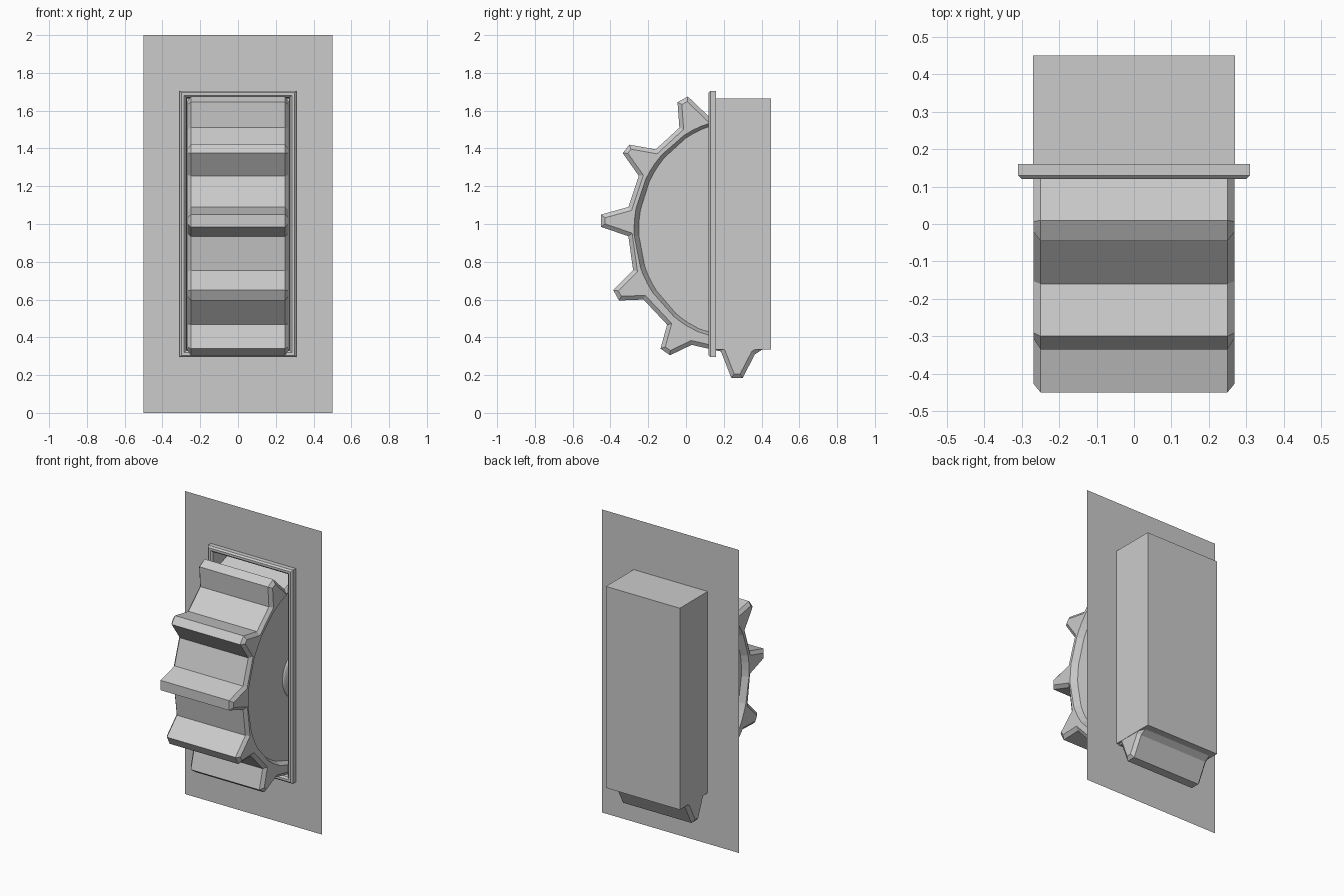
import bpy, bmesh, math
from mathutils import Vector

if "Cube" in bpy.data.objects:
    bpy.data.objects.remove(bpy.data.objects["Cube"])

CY, CZ = 0.29, 0.97   # wheel axle position


def make_object(name, bm):
    bmesh.ops.remove_doubles(bm, verts=bm.verts, dist=0.0001)
    bmesh.ops.recalc_face_normals(bm, faces=bm.faces)
    me = bpy.data.meshes.new(name)
    bm.to_mesh(me)
    bm.free()
    ob = bpy.data.objects.new(name, me)
    bpy.context.collection.objects.link(ob)
    return ob


def skin(bm, loops, cap_start=False, cap_end=False):
    """Join equal-length closed loops of points with quads."""
    rings = [[bm.verts.new(p) for p in loop] for loop in loops]
    n = len(rings[0])
    for a, b in zip(rings, rings[1:]):
        for i in range(n):
            j = (i + 1) % n
            bm.faces.new((a[i], a[j], b[j], b[i]))
    if cap_start:
        bm.faces.new(rings[0])
    if cap_end:
        bm.faces.new(rings[-1])


def rect(hx, hz, y, cz=1.0):
    return [(-hx, y, cz - hz), (hx, y, cz - hz), (hx, y, cz + hz), (-hx, y, cz + hz)]


def inset(points, d):
    """Mitred inward offset of a counter-clockwise outline."""
    out = []
    n = len(points)
    for i in range(n):
        p, a, b = Vector(points[i]), Vector(points[i - 1]), Vector(points[(i + 1) % n])
        e1, e2 = (p - a).normalized(), (b - p).normalized()
        n1, n2 = Vector((-e1.y, e1.x)), Vector((-e2.y, e2.x))
        q = p + (n1 + n2) * d / (1 + n1.dot(n2))
        out.append((q.x, q.y))
    return out


def ellipse(points, ry, rz):
    """Points of an ellipse around the axle, in the directions of the outline points."""
    out = []
    for y, z in points:
        t = math.atan2((z - CZ) / rz, (y - CY) / ry)
        out.append((min(CY + ry * math.cos(t), 0.42), CZ + rz * math.sin(t)))
    return out


# wall panel with an opening
bm = bmesh.new()
skin(bm, [rect(0.5, 1.0, 0.16), rect(0.27, 0.665, 0.16)])
make_object("wall_panel", bm)

# bevelled frame around the opening
bm = bmesh.new()
section = [(0.31, 0.16), (0.31, 0.13), (0.30, 0.12), (0.285, 0.12), (0.275, 0.13), (0.27, 0.16)]
skin(bm, [rect(w, w + 0.395, y) for w, y in section])
make_object("frame", bm)

# housing box, open at the front
bm = bmesh.new()
skin(bm, [rect(0.27, 0.665, 0.16), rect(0.27, 0.665, 0.45)], cap_end=True)
make_object("housing_box", bm)

# toothed wheel: outline in y, z from the top down the front, cut flat inside the box
outline = [
    (0.44, 1.60), (0.25, 1.61), (0.125, 1.565),
    (0.01, 1.675), (-0.045, 1.645), (-0.035, 1.51),
    (-0.16, 1.395), (-0.30, 1.42), (-0.335, 1.375), (-0.25, 1.255),
    (-0.305, 1.09), (-0.45, 1.05), (-0.45, 0.985), (-0.305, 0.935),
    (-0.28, 0.755), (-0.385, 0.65), (-0.355, 0.595), (-0.225, 0.60),
    (-0.10, 0.467), (-0.135, 0.34), (-0.085, 0.305), (0.03, 0.36),
    (0.185, 0.325), (0.24, 0.185), (0.30, 0.185), (0.365, 0.31), (0.44, 0.36),
]
edge = inset(outline, 0.022)
rim = ellipse(outline, 0.565, 0.59)
disc = ellipse(outline, 0.54, 0.575)
half = [(0.23, disc), (0.268, rim), (0.268, edge), (0.25, outline)]
layers = [(-x, o) for x, o in half] + [(x, o) for x, o in reversed(half)]
bm = bmesh.new()
skin(bm, [[(x, y, z) for y, z in o] for x, o in layers], True, True)
make_object("toothed_wheel", bm)

# flattened hub domes on both sides of the wheel
for side, label in ((1, "right"), (-1, "left")):
    bpy.ops.mesh.primitive_uv_sphere_add(segments=24, ring_count=12, radius=1,
                                         location=(side * 0.23, CY, 0.95))
    hub = bpy.context.object
    hub.name = "hub_" + label
    hub.scale = (0.03, 0.155, 0.16)
    bpy.ops.object.transform_apply(location=False, rotation=False, scale=True)
    bpy.ops.object.shade_smooth_by_angle()
